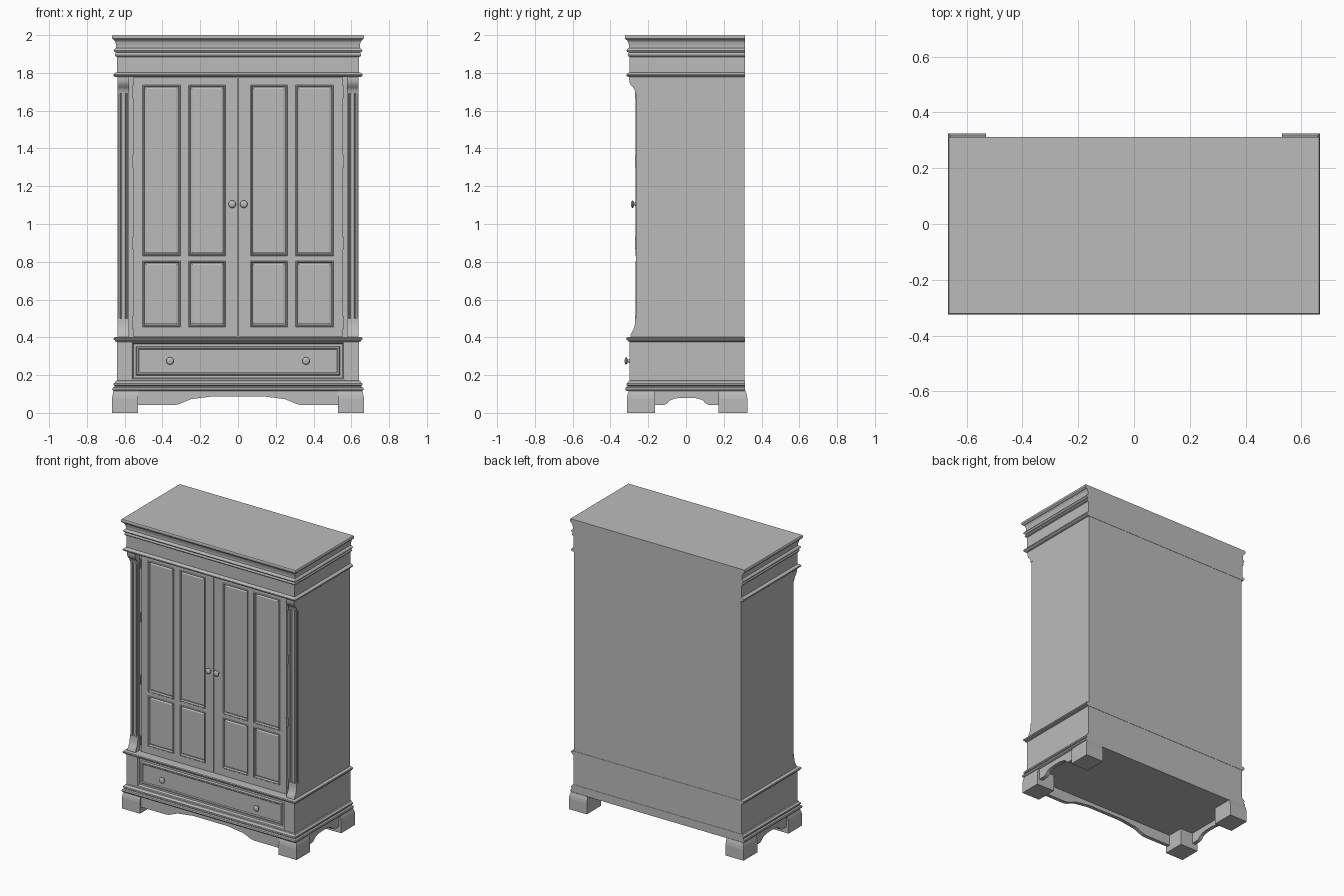
import bpy, bmesh, math
from mathutils import Vector, Matrix

if "Cube" in bpy.data.objects:
    bpy.data.objects.remove(bpy.data.objects["Cube"])

grey = bpy.data.materials.new("painted grey")
grey.diffuse_color = (0.5, 0.5, 0.5, 1)
grey.use_nodes = True
grey.node_tree.nodes["Principled BSDF"].inputs["Base Color"].default_value = grey.diffuse_color
BACK = 0.31


def finish(name, bm, smooth=False):
    bmesh.ops.recalc_face_normals(bm, faces=bm.faces)
    me = bpy.data.meshes.new(name)
    bm.to_mesh(me)
    bm.free()
    me.materials.append(grey)
    ob = bpy.data.objects.new(name, me)
    bpy.context.collection.objects.link(ob)
    if smooth:
        bpy.ops.object.select_all(action='DESELECT')
        ob.select_set(True)
        bpy.context.view_layer.objects.active = ob
        bpy.ops.object.shade_smooth_by_angle(angle=math.radians(40))
    return ob


def stack(name, rings):
    """Loft rectangles (x0, x1, y0, y1, z) from bottom to top."""
    bm = bmesh.new()
    loops = [[bm.verts.new(p) for p in ((a, c, z), (b, c, z), (b, d, z), (a, d, z))]
             for a, b, c, d, z in rings]
    for lo, hi in zip(loops, loops[1:]):
        for i in range(4):
            j = (i + 1) % 4
            bm.faces.new((lo[i], lo[j], hi[j], hi[i]))
    bm.faces.new(loops[0])
    bm.faces.new(loops[-1])
    return finish(name, bm)


def box(name, x0, x1, y0, y1, z0, z1):
    return stack(name, [(x0, x1, y0, y1, z0), (x0, x1, y0, y1, z1)])


def molding(name, profile):
    """Case molding on front and sides, from (projection, z) pairs."""
    return stack(name, [(-.641 - o, .641 + o, -.298 - o, BACK + .002, z) for o, z in profile])


def prism(name, pts, axis, lo, hi, smooth=False):
    """Extrude a 2D outline along x, y or z."""
    place = {'x': lambda p, t: (t, *p), 'y': lambda p, t: (p[0], t, p[1]),
             'z': lambda p, t: (*p, t)}[axis]
    bm = bmesh.new()
    a = [bm.verts.new(place(p, lo)) for p in pts]
    b = [bm.verts.new(place(p, hi)) for p in pts]
    bm.faces.new(a)
    bm.faces.new(b)
    for i in range(len(pts)):
        j = (i + 1) % len(pts)
        bm.faces.new((a[i], a[j], b[j], b[i]))
    return finish(name, bm, smooth)


def paneled_slab(name, xs, zs, y, thick, cells, steps):
    """Front slab whose chosen grid cells get stepped insets (width, depth)."""
    bm = bmesh.new()
    v = [[bm.verts.new((x, y, z)) for x in xs] for z in zs]
    chosen = []
    for r in range(len(zs) - 1):
        for c in range(len(xs) - 1):
            f = bm.faces.new((v[r][c], v[r][c + 1], v[r + 1][c + 1], v[r + 1][c]))
            if (c, r) in cells:
                chosen.append(f)
    bm.normal_update()
    for width, depth in steps:
        bmesh.ops.inset_individual(bm, faces=chosen, thickness=width, depth=depth,
                                   use_even_offset=True)
    edge = [e for e in bm.edges if e.is_boundary]
    new = bmesh.ops.extrude_edge_only(bm, edges=edge)['geom']
    bmesh.ops.translate(bm, vec=(0, thick, 0),
                        verts=[g for g in new if isinstance(g, bmesh.types.BMVert)])
    bmesh.ops.holes_fill(bm, edges=[e for e in bm.edges if e.is_boundary], sides=0)
    return finish(name, bm)


def knob(name, x, y, z, reach):
    """Turned knob: stem and flattened round head."""
    prof = [(.011, 0), (.008, .2), (.008, .4), (.016, .5), (.02, .68), (.017, .86), (.009, .97), (0, 1)]
    bm = bmesh.new()
    vs = [bm.verts.new((x + r, y - t * reach, z)) for r, t in prof]
    es = [bm.edges.new(p) for p in zip(vs, vs[1:])]
    bmesh.ops.spin(bm, geom=vs + es, cent=(x, y, z), axis=(0, 1, 0),
                   angle=2 * math.pi, steps=20)
    bmesh.ops.remove_doubles(bm, verts=bm.verts, dist=1e-5)
    return finish(name, bm, True)


# Case body
box("cabinet_body", -.637, .637, -.25, BACK, .39, 1.79)
box("drawer_case", -.641, .641, -.272, BACK, .16, .39)

# Base molding, waist bead, and cornice with frieze
molding("base_molding", [(.014, .115), (.021, .119), (.024, .127), (.021, .135), (.012, .139),
                         (.012, .143), (.017, .147), (.017, .156), (.01, .16), (.006, .168), (0, .171)])
molding("waist_bead", [(0, .376), (.01, .379), (.01, .384), (.016, .387), (.019, .393),
                       (.016, .399), (.008, .402)])
molding("cornice", [(0, 1.777), (.012, 1.78), (.018, 1.786), (.018, 1.792), (.012, 1.799), (0, 1.803),
                    (0, 1.885), (.008, 1.888), (.011, 1.895), (.008, 1.903), (.004, 1.907),
                    (.012, 1.91), (.018, 1.918), (.012, 1.927), (.004, 1.931), (.004, 1.945),
                    (.008, 1.963), (.015, 1.974), (.02, 1.976), (.026, 1.983), (.026, 1.995),
                    (.023, 2.0)])

# Drawer face sunk into the lower front
paneled_slab("drawer_front", [-.641, -.563, .563, .641], [.165, .175, .375, .382],
             -.298, .03, {(1, 1)},
             [(.004, -.002), (.006, -.014), (.013, 0), (.004, .013), (.008, 0), (.005, -.005)])

# Doors with four framed panels each
for s, side in ((-1, "left"), (1, "right")):
    xs = sorted(s * x for x in (.0015, .065, .262, .305, .505, .555))
    paneled_slab(side + "_door", xs, [.405, .455, .805, .83, 1.735, 1.775], -.264, .02,
                 {(1, 1), (3, 1), (1, 3), (3, 3)},
                 [(.003, .004), (.004, 0), (.004, -.013), (.004, 0), (.006, .004)])
    knob(side + "_door_knob", s * .031, -.264, 1.105, .028)
    knob(side + "_drawer_knob", s * .36, -.299, .275, .026)

    # Hinges
    for z in (.48, .9, 1.33, 1.70):
        box(side + "_hinge", s * .556 - .004, s * .556 + .004, -.27, -.248, z - .032, z + .032)

    # Corner pilaster: raised edges with a rounded reed between grooves
    flute = [(.578, -.245), (.578, -.264), (.586, -.264), (.59, -.254), (.593, -.254),
             (.596, -.262), (.602, -.266), (.610, -.266), (.616, -.262), (.619, -.254),
             (.622, -.254), (.626, -.264), (.634, -.264), (.634, -.245)]
    prism(side + "_pilaster", [(s * x, y) for x, y in flute], 'z', .49, 1.70)

    # Scrolled capital and foot of the pilaster
    top = [(-.245, 1.785), (-.300, 1.785), (-.301, 1.765), (-.298, 1.748), (-.291, 1.734),
           (-.280, 1.722), (-.272, 1.712), (-.269, 1.692), (-.245, 1.692)]
    low = [(-.245, .395), (-.296, .395), (-.294, .412), (-.288, .425), (-.279, .440),
           (-.273, .458), (-.270, .478), (-.269, .5), (-.245, .5)]
    x0, x1 = sorted((s * .576, s * .637))
    prism(side + "_capital", top, 'x', x0, x1, True)
    prism(side + "_pilaster_foot", low, 'x', x0, x1, True)

    # Bracket feet with outer faces drawn in near the top
    for t, end in ((-1, "front"), (1, "back")):
        rings = []
        for inset, z in ((0, 0), (0, .075), (.003, .095), (.010, .118)):
            xa, xb = sorted((s * .53, s * (.667 - inset)))
            ya, yb = (-.313 + inset, -.165) if t < 0 else (.172, .325 - inset)
            rings.append((xa, xb, ya, yb, z))
        stack(side + "_" + end + "_foot", rings)

    # Side apron with arched lower edge
    arch = [(-.17, .12), (-.17, .042), (-.115, .042), (-.1, .05), (-.085, .066), (-.065, .074),
            (-.03, .08), (.04, .08), (.07, .074), (.09, .066), (.105, .05), (.12, .042),
            (.18, .042), (.18, .12)]
    x0, x1 = sorted((s * .625, s * .65))
    prism(side + "_apron", arch, 'x', x0, x1)

# Front apron
half = [(.54, .12), (.54, .042), (.335, .042), (.31, .047), (.28, .060), (.25, .072),
        (.2, .079), (.13, .088)]
prism("front_apron", half + [(-x, z) for x, z in reversed(half)], 'y', -.303, -.278)
